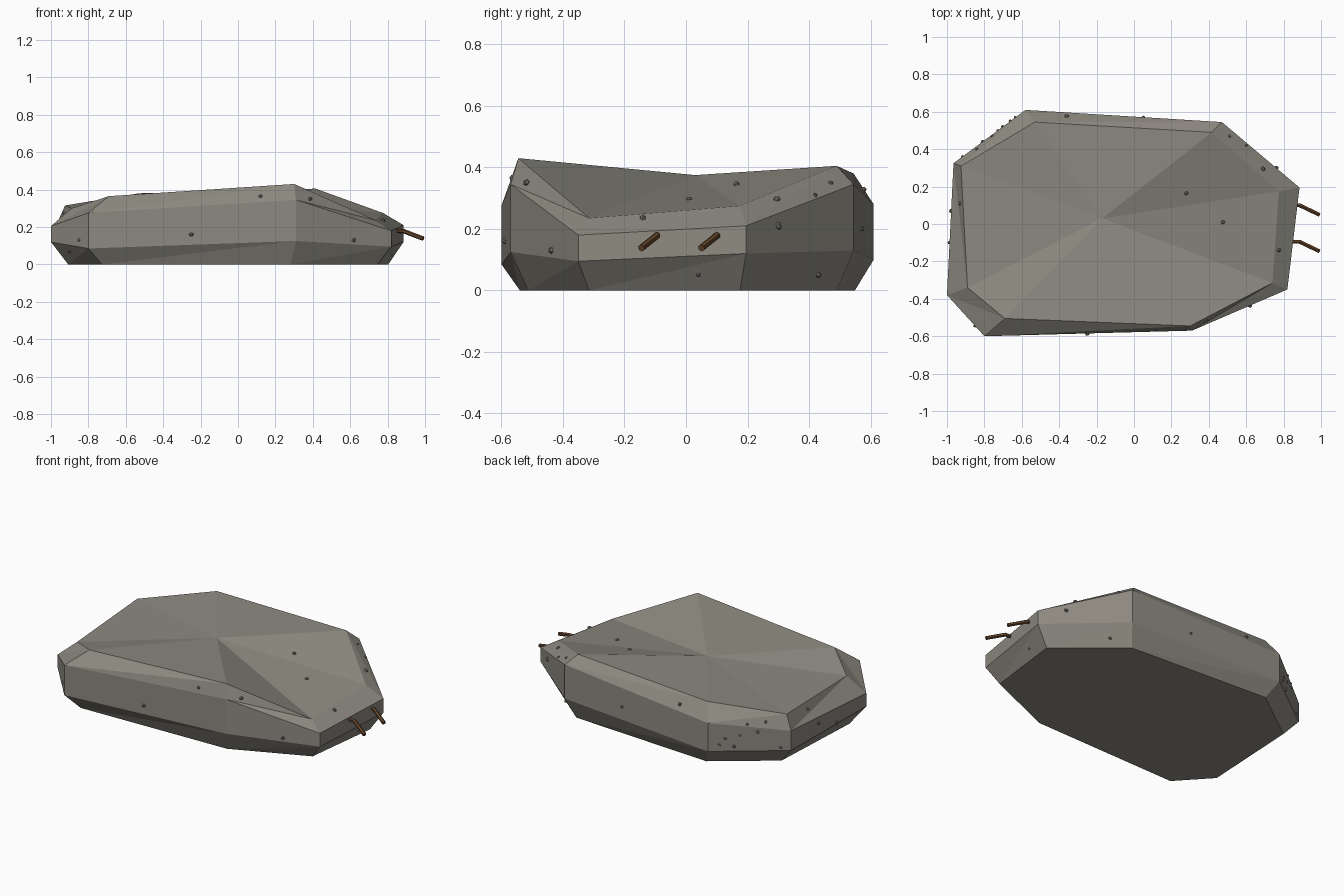
import bpy, bmesh, random
from mathutils import Vector, Matrix
from mathutils.bvhtree import BVHTree

random.seed(4)
if "Cube" in bpy.data.objects:
    bpy.data.objects.remove(bpy.data.objects["Cube"], do_unlink=True)


def material(name, colour):
    m = bpy.data.materials.new(name)
    m.use_nodes = True
    m.diffuse_color = (*colour, 1)
    m.node_tree.nodes["Principled BSDF"].inputs["Base Color"].default_value = (*colour, 1)
    return m


def finish(bm, name, mat):
    bmesh.ops.recalc_face_normals(bm, faces=bm.faces)
    mesh = bpy.data.meshes.new(name)
    bm.to_mesh(mesh)
    mesh.materials.append(mat)
    obj = bpy.data.objects.new(name, mesh)
    bpy.context.collection.objects.link(obj)
    return obj


concrete = material("weathered concrete", (0.27, 0.255, 0.22))
grit = material("grey grit", (0.21, 0.2, 0.175))
rust = material("rusty steel", (0.13, 0.06, 0.025))

# Each corner: outline x, y, band bottom z, band top z, then top rim x, y, z
corners = [
    (0.31, -0.57, 0.125, 0.345, 0.30, -0.545, 0.43),
    (0.82, -0.35, 0.095, 0.18, 0.74, -0.315, 0.235),
    (0.885, 0.195, 0.12, 0.21, 0.775, 0.175, 0.275),
    (0.47, 0.545, 0.13, 0.345, 0.415, 0.49, 0.405),
    (-0.58, 0.61, 0.10, 0.28, -0.53, 0.545, 0.38),
    (-0.965, 0.325, 0.10, 0.225, -0.925, 0.31, 0.315),
    (-1.0, -0.38, 0.12, 0.205, -0.89, -0.34, 0.30),
    (-0.80, -0.60, 0.085, 0.275, -0.69, -0.505, 0.365),
]

# Slab: four rings of corners joined by triangles, with a fan on top
bm = bmesh.new()
rings = [
    [bm.verts.new((c[0] * 0.908, c[1] * 0.9, 0)) for c in corners],
    [bm.verts.new((c[0], c[1], c[2])) for c in corners],
    [bm.verts.new((c[0], c[1], c[3])) for c in corners],
    [bm.verts.new(c[4:]) for c in corners],
]
n = len(corners)
for low, high in zip(rings, rings[1:]):
    for i in range(n):
        j = (i + 1) % n
        bm.faces.new((low[i], low[j], high[j]))
        bm.faces.new((low[i], high[j], high[i]))
bm.faces.new(rings[0][::-1])
middle = bm.verts.new((-0.17, 0.03, 0.375))
for i in range(n):
    bm.faces.new((rings[3][i], rings[3][(i + 1) % n], middle))
bmesh.ops.recalc_face_normals(bm, faces=bm.faces)
tree = BVHTree.FromBMesh(bm)
finish(bm, "concrete_slab", concrete)
bm.free()

# Grit: small chips dropped onto the slab from each side
chips = {
    "top": [(-0.84, 0.40), (-0.76, 0.47), (-0.36, 0.575), (0.51, 0.47), (0.60, 0.42),
            (0.69, 0.295), (0.28, 0.165), (0.475, 0.01), (0.775, -0.14), (-0.93, 0.11)],
    "front": [(0.12, 0.365), (0.385, 0.35), (-0.25, 0.16), (0.62, 0.13),
              (-0.9, 0.07), (-0.85, 0.13)],
    "right": [(0.04, 0.05), (0.43, 0.05), (0.30, 0.21)],
    "left": [(0.57, 0.14), (0.55, 0.18), (0.52, 0.13), (0.50, 0.20), (0.44, 0.22),
             (0.36, 0.12), (0.07, 0.18), (-0.1, 0.12)],
    "back": [(0.05, 0.2)],
}
aim = {
    "top": lambda a, b: ((a, b, 2), (0, 0, -1)),
    "front": lambda a, b: ((a, -2, b), (0, 1, 0)),
    "right": lambda a, b: ((2, a, b), (-1, 0, 0)),
    "left": lambda a, b: ((-2, a, b), (1, 0, 0)),
    "back": lambda a, b: ((a, 2, b), (0, -1, 0)),
}
bm = bmesh.new()
for side, spots in chips.items():
    for a, b in spots:
        start, way = aim[side](a, b)
        hit = tree.ray_cast(Vector(start), Vector(way))[0]
        if hit is None:
            continue
        size = random.uniform(0.008, 0.014)
        turn = Matrix.Rotation(random.uniform(0, 3), 4, Vector((1, random.random(), 1)))
        place = Matrix.Translation(hit) @ turn @ Matrix.Diagonal((size, size * 0.8, size, 1))
        bmesh.ops.create_icosphere(bm, subdivisions=1, radius=1, matrix=place)
finish(bm, "grit_chips", grit)
bm.free()


# Reinforcing bars: six-sided tubes swept along a bent path
def bar(name, y):
    path = [Vector(p) for p in ((0.78, y, 0.18), (0.885, y, 0.178), (0.99, y - 0.05, 0.138))]
    aims = [path[1] - path[0], path[2] - path[0], path[2] - path[1]]
    bm = bmesh.new()
    loops = []
    for p, d in zip(path, aims):
        place = Matrix.Translation(p) @ d.to_track_quat("Z", "Y").to_matrix().to_4x4()
        loops.append(bmesh.ops.create_circle(bm, segments=6, radius=0.012, cap_ends=False,
                                             matrix=place)["verts"])
    for a, b in zip(loops, loops[1:]):
        for i in range(6):
            j = (i + 1) % 6
            bm.faces.new((a[i], a[j], b[j], b[i]))
    bm.faces.new(loops[0])
    bm.faces.new(loops[-1])
    finish(bm, name, rust)
    bm.free()


bar("front_rebar", -0.095)
bar("back_rebar", 0.1)
